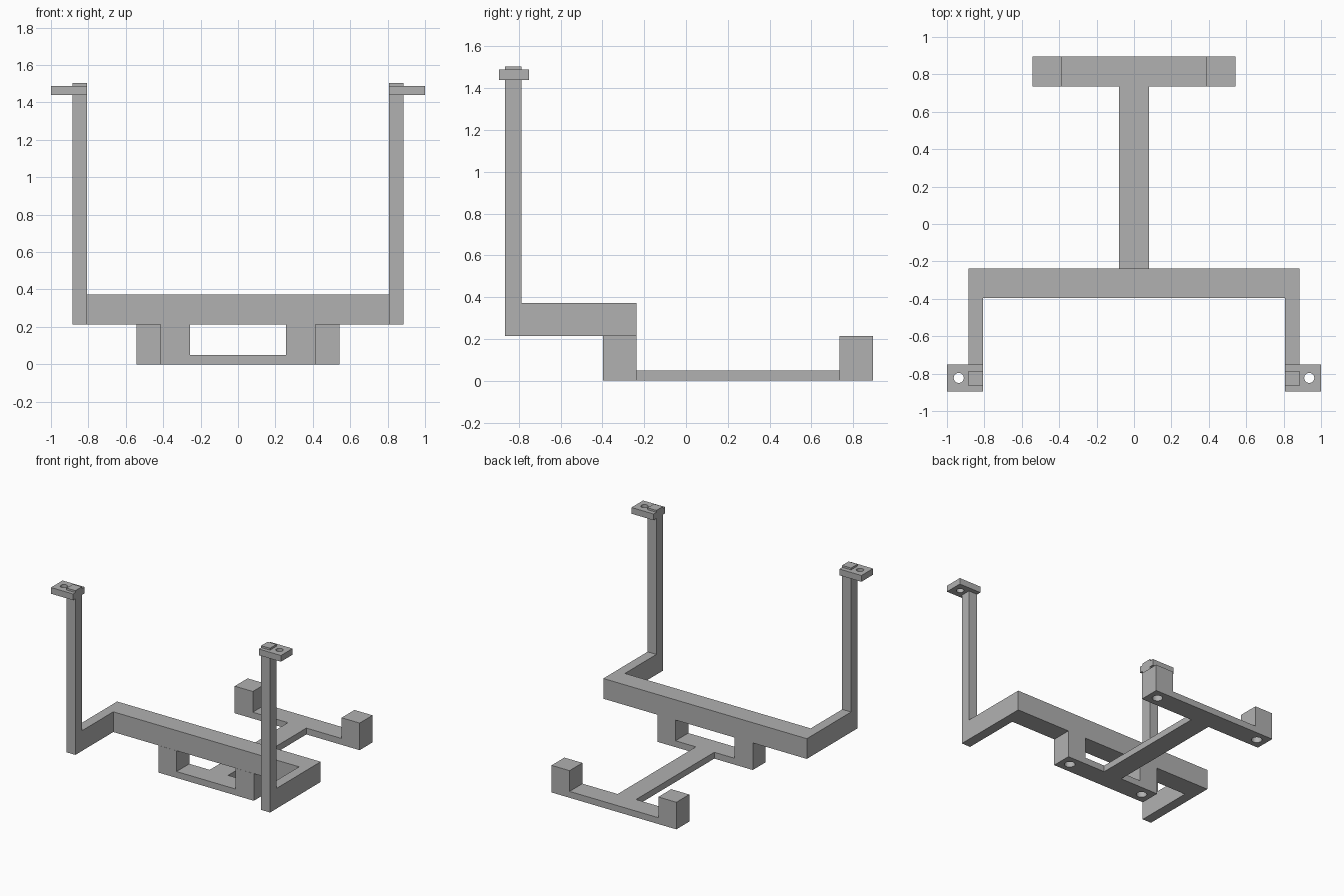
import bpy, bmesh, math
from mathutils import Matrix

if "Cube" in bpy.data.objects:
    bpy.data.objects.remove(bpy.data.objects["Cube"])

grey = bpy.data.materials.new("plain_grey")
grey.diffuse_color = (0.44, 0.44, 0.44, 1)
grey.use_nodes = True
grey.node_tree.nodes["Principled BSDF"].inputs["Base Color"].default_value = grey.diffuse_color


def finish(bm, name):
    bmesh.ops.recalc_face_normals(bm, faces=bm.faces[:])
    me = bpy.data.meshes.new(name)
    bm.to_mesh(me)
    bm.free()
    me.materials.append(grey)
    ob = bpy.data.objects.new(name, me)
    bpy.context.collection.objects.link(ob)
    return ob


def extrude(name, pts, vec):
    """Closed outline of 3D points pushed along vec."""
    bm = bmesh.new()
    face = bm.faces.new([bm.verts.new(p) for p in pts])
    out = bmesh.ops.extrude_face_region(bm, geom=[face])
    verts = [g for g in out["geom"] if isinstance(g, bmesh.types.BMVert)]
    bmesh.ops.translate(bm, verts=verts, vec=vec)
    return finish(bm, name)


def box(name, x0, x1, y0, y1, z0, z1):
    return extrude(name, [(x0, y0, z0), (x1, y0, z0), (x1, y1, z0), (x0, y1, z0)],
                   (0, 0, z1 - z0))


def drill(target, centres, radius, z0, z1):
    """Cut round vertical holes into target."""
    bm = bmesh.new()
    for x, y in centres:
        bmesh.ops.create_cone(bm, cap_ends=True, segments=32, radius1=radius,
                              radius2=radius, depth=z1 - z0,
                              matrix=Matrix.Translation((x, y, (z0 + z1) / 2)))
    cutter = finish(bm, target.name + "_cutter")
    cutter.hide_render = True
    cutter.hide_viewport = True
    cutter.display_type = 'WIRE'
    mod = target.modifiers.new("holes", 'BOOLEAN')
    mod.operation = 'DIFFERENCE'
    mod.solver = 'EXACT'
    mod.object = cutter


def foot(name, inner, outer, y0, y1):
    """Flat strip with an upright block at each end and a blind hole below each."""
    t, h = 0.05, 0.213
    outline = [(-outer, 0), (outer, 0), (outer, h), (inner, h),
               (inner, t), (-inner, t), (-inner, h), (-outer, h)]
    ob = extrude(name, [(x, y0, z) for x, z in outline], (0, y1 - y0, 0))
    c = (inner + outer) / 2
    drill(ob, [(s * c, (y0 + y1) / 2) for s in (-1, 1)], 0.038, -0.05, 0.12)


# Base: front and rear feet joined by a spine
foot("front_foot", 0.257, 0.415, -0.396, -0.237)
foot("rear_foot", 0.386, 0.543, 0.735, 0.895)
box("spine", -0.08, 0.08, -0.237, 0.735, 0, 0.05)

# U-shaped bar with forward arms
a, b = 0.808, 0.885
back, inside, front = -0.237, -0.395, -0.786
plan = [(-b, back), (-b, front), (-a, front), (-a, inside),
        (a, inside), (a, front), (b, front), (b, back)]
extrude("cross_bar", [(x, y, 0.213) for x, y in plan], (0, 0, 0.159))

# Posts and drilled top tabs on both sides
for side, s in (("left", -1), ("right", 1)):
    x0, x1 = sorted((s * a, s * b))
    box(side + "_post", x0, x1, -0.866, front, 0.213, 1.504)
    x0, x1 = sorted((s * a, s * 1.0))
    tab = box(side + "_tab", x0, x1, -0.895, -0.751, 1.44, 1.489)
    drill(tab, [(s * 0.937, -0.823)], 0.027, 1.38, 1.55)
